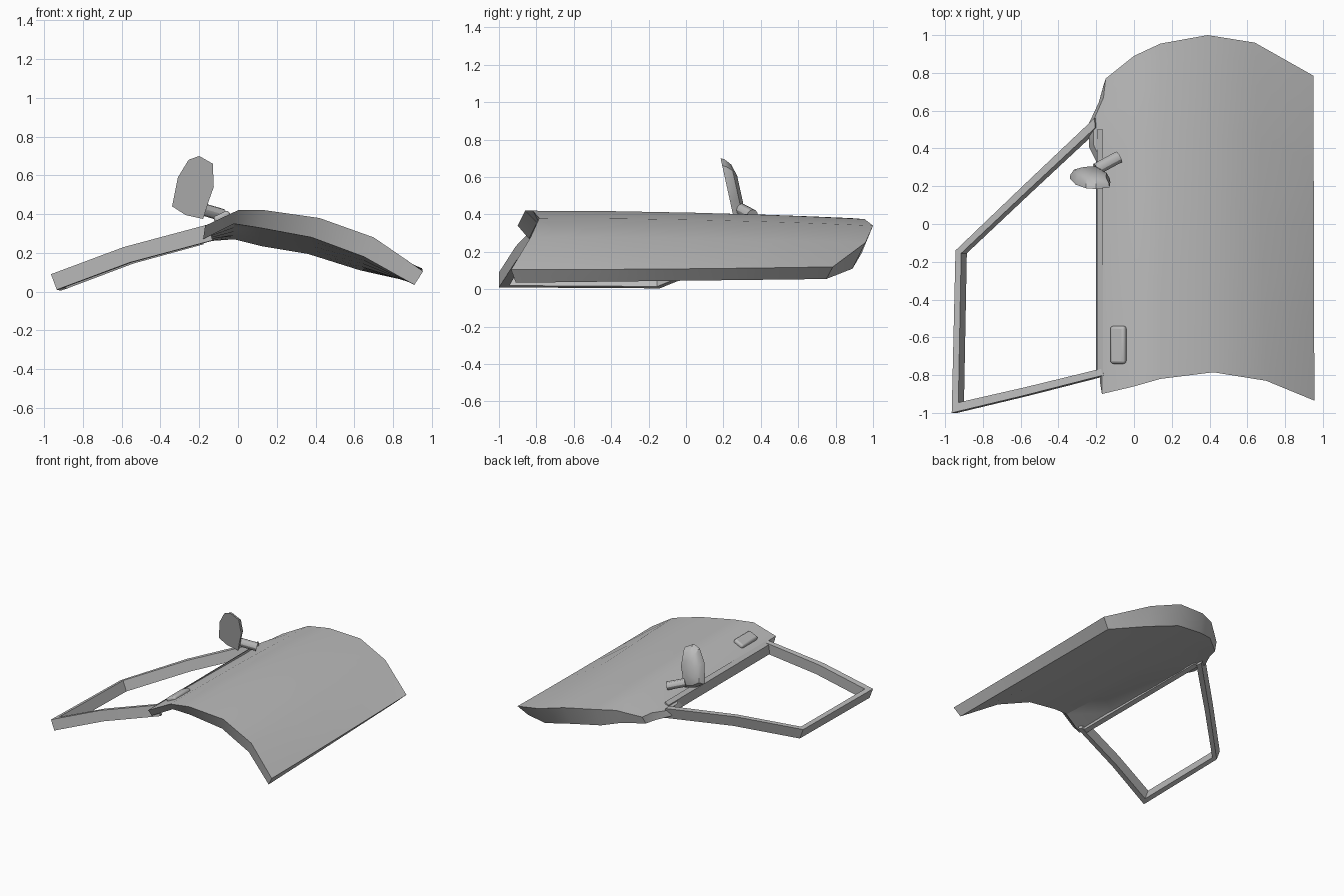
import bpy, bmesh, math
from mathutils import Vector

cube = bpy.data.objects.get("Cube")
if cube:
    bpy.data.objects.remove(cube, do_unlink=True)

grey = bpy.data.materials.new("plain grey")
grey.use_nodes = True
COLOUR = (0.5, 0.5, 0.5, 1)
grey.diffuse_color = COLOUR
grey.node_tree.nodes["Principled BSDF"].inputs["Base Color"].default_value = COLOUR


def finish(obj, angle=30):
    obj.data.materials.clear()
    obj.data.materials.append(grey)
    bpy.ops.object.select_all(action='DESELECT')
    obj.select_set(True)
    bpy.context.view_layer.objects.active = obj
    bpy.ops.object.shade_smooth_by_angle(angle=math.radians(angle))
    return obj


def loft(name, rings, close_ends=True, closed_path=False, angle=30):
    """Skin a list of equal closed cross-sections."""
    bm = bmesh.new()
    vs = [[bm.verts.new(p) for p in ring] for ring in rings]
    n = len(vs[0])
    pairs = list(zip(vs, vs[1:]))
    if closed_path:
        pairs.append((vs[-1], vs[0]))
    for a, b in pairs:
        for i in range(n):
            j = (i + 1) % n
            bm.faces.new((a[i], a[j], b[j], b[i]))
    if close_ends and not closed_path:
        for ring in (vs[0], vs[-1]):
            # strip of quads between the outer and inner half of the section
            for i in range(n // 2 - 1):
                bm.faces.new((ring[i], ring[i + 1], ring[n - 2 - i], ring[n - 1 - i]))
    bmesh.ops.recalc_face_normals(bm, faces=bm.faces)
    mesh = bpy.data.meshes.new(name)
    bm.to_mesh(mesh)
    bm.free()
    obj = bpy.data.objects.new(name, mesh)
    bpy.context.collection.objects.link(obj)
    return finish(obj, angle)


# Door panel: curved outer skin and inner lining, swept from front to back
front_outer = [(-.17, -.9, .34), (0, -.86, .42), (.14, -.82, .42),
               (.42, -.785, .38), (.7, -.83, .28), (.955, -.935, .105)]
back_outer = [(-.15, .77, .32), (0, .89, .38), (.14, .955, .375),
              (.39, 1, .34), (.64, .96, .25), (.95, .785, .12)]
front_inner = [(-.18, -.84, .27), (-.02, -.8, .35), (.11, -.77, .33),
               (.38, -.745, .28), (.65, -.79, .18), (.91, -.91, .035)]
back_inner = [(-.16, .74, .26), (-.02, .85, .27), (.12, .91, .235),
              (.36, .94, .195), (.63, .89, .11), (.88, .75, .055)]
# sweep position, sideways shift of the window edge
STATIONS = [(0, 0), (.25, -.005), (.5, -.005), (.73, -.01), (.79, -.06),
            (.87, -.06), (.94, -.01), (1, 0)]


def blend(a, b, t, bow):
    p = Vector(a).lerp(Vector(b), t)
    p.z = a[2] + (b[2] - a[2]) * t ** bow
    return p


sections = []
for t, shift in STATIONS:
    outer = [blend(a, b, t, 2) for a, b in zip(front_outer, back_outer)]
    inner = [blend(a, b, t, 1) for a, b in zip(front_inner, back_inner)]
    outer[0].x += shift
    inner[0].x += shift - (.015 if 0 < t < 1 else 0)
    outer[0].z += shift * .3
    sections.append(outer + inner[::-1])
loft("door_panel", sections)

# Window frame: one slanted bar running round the opening
frame_outer = [(-.16, -.8, .345), (-.59, -.91, .23), (-.965, -1, .09),
               (-.945, -.14, .085), (-.59, .2, .222), (-.21, .56, .325)]
frame_inner = [(-.17, -.765, .34), (-.58, -.865, .23), (-.93, -.945, .1),
               (-.915, -.155, .095), (-.57, .17, .225), (-.205, .51, .325)]
drop = Vector((.03, 0, -.08))
loft("window_frame", [[Vector(o), Vector(i), Vector(i) + drop, Vector(o) + drop]
                      for o, i in zip(frame_outer, frame_inner)])

# Window sill: slim rail along the panel edge
loft("window_sill", [[(-.165, y, .345), (-.195, y, .325), (-.2, y, .25), (-.165, y, .26)]
                     for y in (-.79, .5)])

# Mirror head: leaning plate with a domed back
outline = [(-.2, .7), (-.255, .68), (-.31, .59), (-.34, .44), (-.27, .395),
           (-.18, .375), (-.15, .47), (-.125, .54), (-.13, .66)]


def mirror_ring(scale, depth):
    ring = []
    for x, z in outline:
        x = -.225 + (x + .225) * scale
        z = .53 + (z - .53) * scale
        ring.append((x, .185 + (.7 - z) * .22 + depth, z))
    return ring


head = loft("mirror_head", [mirror_ring(1, 0), mirror_ring(.97, .02),
                            mirror_ring(.8, .05), mirror_ring(.45, .068)], close_ends=False)
bm = bmesh.new()
bm.from_mesh(head.data)
bmesh.ops.holes_fill(bm, edges=bm.edges, sides=0)
bmesh.ops.recalc_face_normals(bm, faces=bm.faces)
bm.to_mesh(head.data)
bm.free()
finish(head, 40)

# Mirror stem: short rod from the panel to the head
start, end = Vector((-.2, .29, .43)), Vector((-.08, .355, .395))
bpy.ops.mesh.primitive_cylinder_add(vertices=12, radius=.032, depth=(end - start).length,
                                    location=(start + end) / 2)
stem = bpy.context.object
stem.name = "mirror_stem"
stem.rotation_euler = (end - start).to_track_quat('Z', 'Y').to_euler()
finish(stem)

# Door handle: rounded block lying on the slope of the panel
bpy.ops.mesh.primitive_cube_add(size=1, location=(-.082, -.64, .385),
                                rotation=(0, -math.atan2(.08, .17), 0))
handle = bpy.context.object
handle.name = "door_handle"
handle.scale = (.088, .2, .04)
bpy.ops.object.transform_apply(location=False, rotation=False, scale=True)
bevel = handle.modifiers.new("rounded_edges", 'BEVEL')
bevel.width = .016
bevel.segments = 3
finish(handle, 40)
